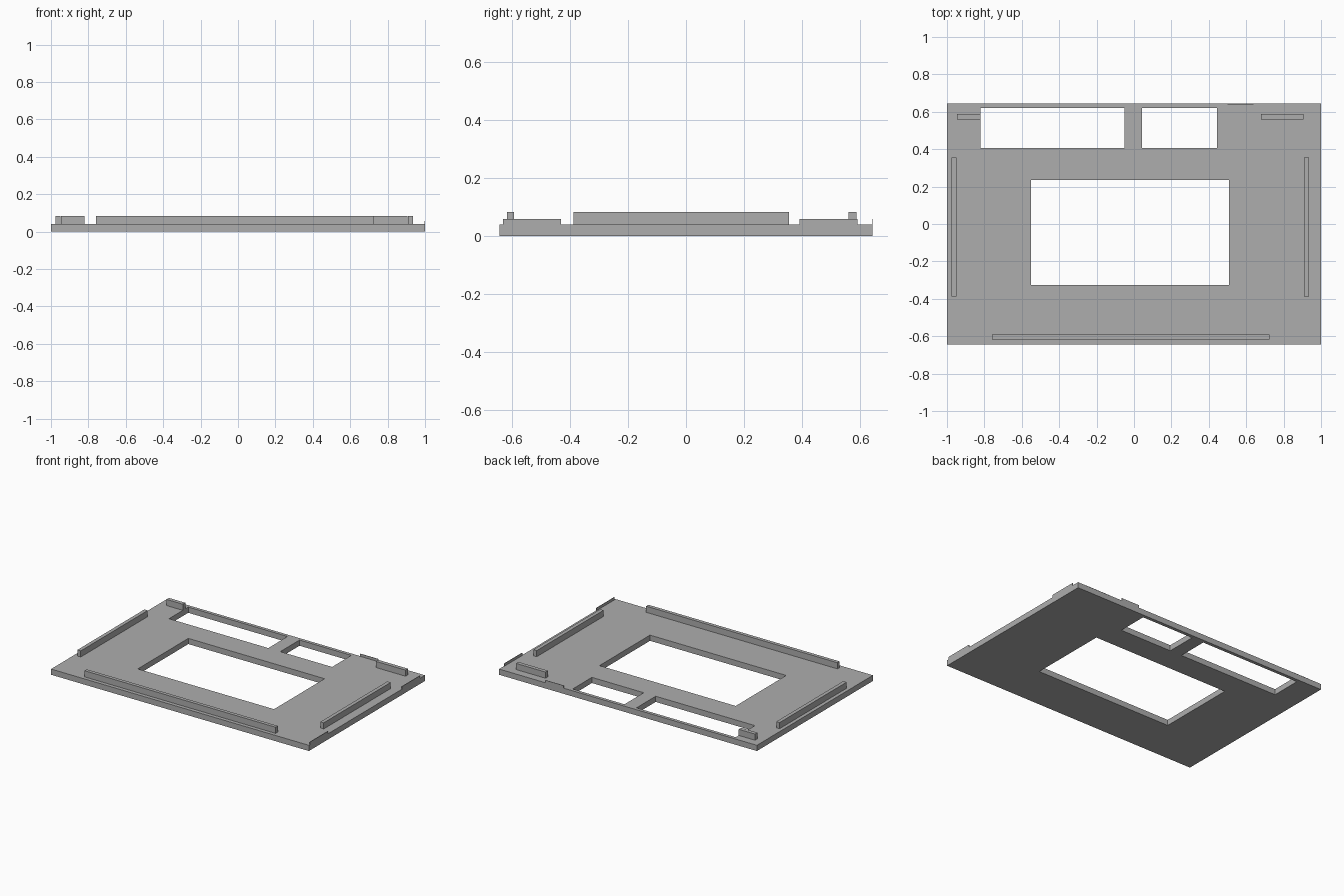
import bpy

old = bpy.data.objects.get("Cube")
if old:
    bpy.data.objects.remove(old, do_unlink=True)

# One plain grey for the whole panel
grey = bpy.data.materials.new("grey_plastic")
grey.use_nodes = True
colour = (0.42, 0.42, 0.42, 1)
grey.diffuse_color = colour
grey.node_tree.nodes["Principled BSDF"].inputs["Base Color"].default_value = colour


def box(name, x, y, z):
    """Box spanning the given (low, high) ranges."""
    spans = (x, y, z)
    bpy.ops.mesh.primitive_cube_add(size=1, location=[(a + b) / 2 for a, b in spans])
    ob = bpy.context.object
    ob.name = name
    ob.scale = [b - a for a, b in spans]
    bpy.ops.object.transform_apply(location=False, rotation=False, scale=True)
    ob.data.materials.append(grey)
    return ob


TOP, RAIL_TOP, TAB_TOP = 0.04, 0.083, 0.058
HALF_Y = 0.643

# Base plate with three rectangular openings
plate = box("base_plate", (-1, 1), (-HALF_Y, HALF_Y), (0, TOP))
openings = {
    "centre_opening": ((-0.55, 0.507), (-0.325, 0.235)),
    "wide_back_opening": ((-0.82, -0.05), (0.407, 0.62)),
    "small_back_opening": ((0.043, 0.445), (0.407, 0.62)),
}
for name, (x, y) in openings.items():
    cutter = box(name + "_cutter", x, y, (-0.1, 0.2))
    cutter.hide_render = True
    bpy.context.view_layer.objects.active = plate
    cut = plate.modifiers.new(name, "BOOLEAN")
    cut.operation = "DIFFERENCE"
    cut.solver = "EXACT"
    cut.object = cutter
    bpy.ops.object.modifier_apply(modifier=cut.name)
    bpy.data.objects.remove(cutter, do_unlink=True)

# Raised locating rails
rails = {
    "front_rail": ((-0.76, 0.724), (-0.617, -0.592)),
    "right_rail": ((-0.975, -0.949), (-0.387, 0.355)),
    "left_rail": ((0.91, 0.936), (-0.387, 0.355)),
    "back_right_rail": ((-0.947, -0.82), (0.56, 0.587)),
    "back_left_rail": ((0.679, 0.907), (0.56, 0.587)),
}
for name, (x, y) in rails.items():
    box(name, x, y, (TOP, RAIL_TOP))

# Thin lips standing on the outer edges
lips = {
    "left_front_lip": ((0.996, 1), (-0.63, -0.43)),
    "left_back_lip": ((0.996, 1), (0.39, 0.59)),
    "back_lip": ((0.5, 0.64), (HALF_Y - 0.003, HALF_Y)),
}
for name, (x, y) in lips.items():
    box(name, x, y, (TOP, TAB_TOP))
